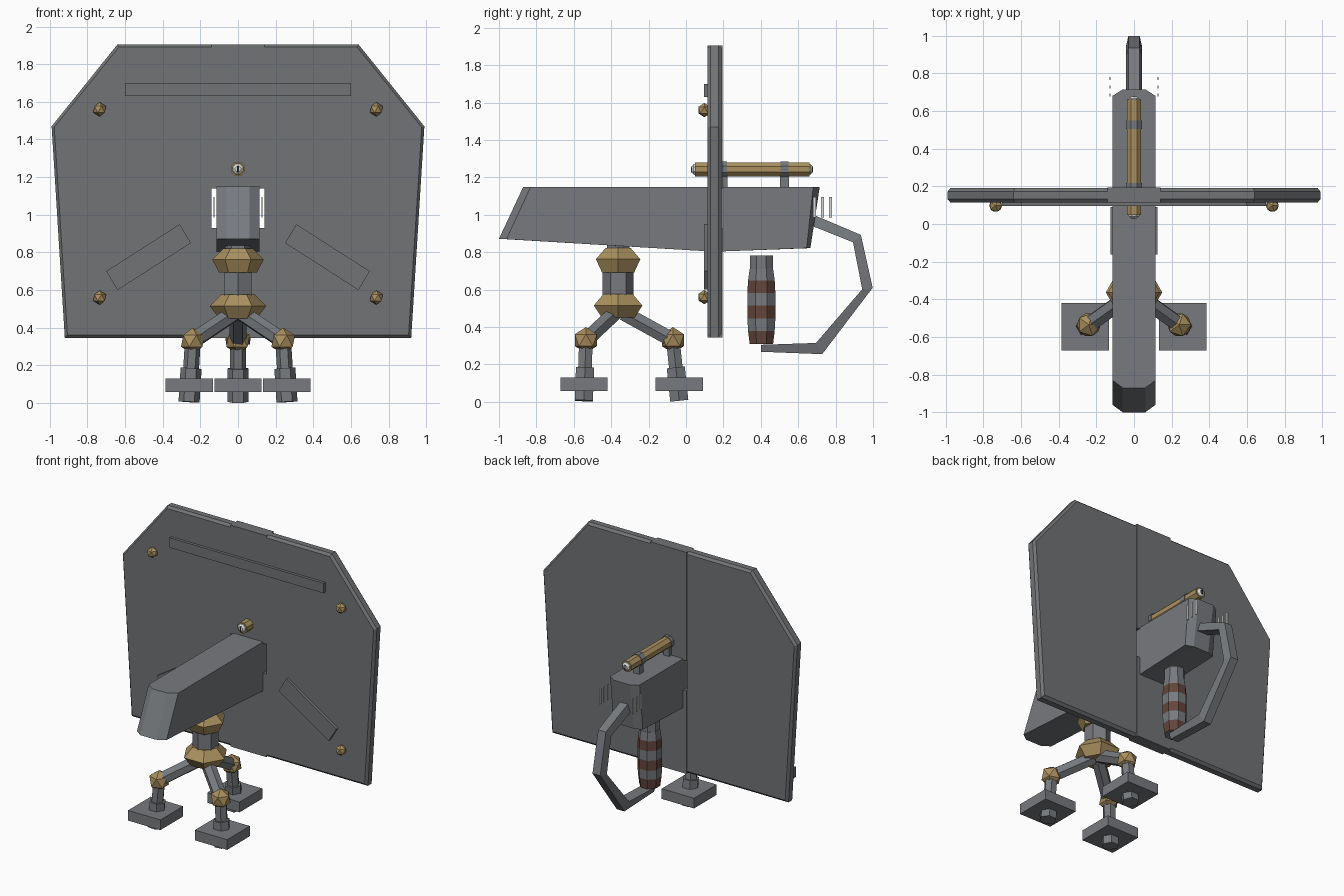
import bpy, bmesh, math
from mathutils import Vector

if "Cube" in bpy.data.objects:
    bpy.data.objects.remove(bpy.data.objects["Cube"])


def material(name, rgb):
    m = bpy.data.materials.new(name)
    m.diffuse_color = (*rgb, 1)
    m.use_nodes = True
    m.node_tree.nodes["Principled BSDF"].inputs["Base Color"].default_value = m.diffuse_color
    return m


SHIELD = material("shield grey", (0.165, 0.172, 0.18))
STEEL = material("steel grey", (0.185, 0.195, 0.21))
BRASS = material("brass", (0.40, 0.28, 0.115))
BROWN = material("grip brown", (0.125, 0.06, 0.045))
LIGHT = material("pale glass", (0.70, 0.70, 0.68))
BLACK = material("black", (0.012, 0.012, 0.014))


def finish(name, bm, *mats):
    bmesh.ops.recalc_face_normals(bm, faces=bm.faces)
    me = bpy.data.meshes.new(name)
    bm.to_mesh(me)
    bm.free()
    for m in mats:
        me.materials.append(m)
    ob = bpy.data.objects.new(name, me)
    bpy.context.collection.objects.link(ob)
    return ob


def loft(name, rings, *mats, band=None):
    """Skin a list of equal-length closed rings and cap both ends."""
    bm = bmesh.new()
    vs = [[bm.verts.new(p) for p in r] for r in rings]
    n = len(rings[0])
    for k in range(len(vs) - 1):
        for i in range(n):
            j = (i + 1) % n
            f = bm.faces.new((vs[k][i], vs[k][j], vs[k + 1][j], vs[k + 1][i]))
            f.material_index = band(k) if band else 0
    bm.faces.new(vs[0])
    bm.faces.new(vs[-1])
    return finish(name, bm, *mats)


def box(name, x0, x1, y0, y1, z0, z1, mat):
    return loft(name, [[(x0, y0, z), (x1, y0, z), (x1, y1, z), (x0, y1, z)]
                       for z in (z0, z1)], mat)


def ring(c, axis, r, n, turn=0.0):
    """Polygon around an axis; turn is the angle of its first corner."""
    axis = Vector(axis).normalized()
    u = Vector((1, 0, 0))
    u = (u - axis * u.dot(axis)).normalized()
    v = axis.cross(u)
    return [Vector(c) + r * (math.cos(a) * u + math.sin(a) * v)
            for a in (turn + 2 * math.pi * i / n for i in range(n))]


def rod(name, a, b, r, mat, n=6, turn=0.0):
    d = Vector(b) - Vector(a)
    return loft(name, [ring(a, d, r, n, turn), ring(b, d, r, n, turn)], mat)


def turned(name, x, y, profile, *mats, n=6, turn=0.0, band=None):
    return loft(name, [ring((x, y, z), (0, 0, 1), r, n, turn) for r, z in profile],
                *mats, band=band)


def ball(name, c, r, mat):
    bm = bmesh.new()
    bmesh.ops.create_icosphere(bm, subdivisions=1, radius=r)
    bmesh.ops.translate(bm, verts=bm.verts, vec=c)
    return finish(name, bm, mat)


def slab(name, pts, y0, y1, mat):
    return loft(name, [[(x, y, z) for x, z in pts] for y in (y0, y1)], mat)


# Shield: two chamfered wings joined by a centre strip with a slot for the gun
outer = [(0.14, 1.905), (0.64, 1.905), (0.99, 1.47), (0.92, 0.345), (0.14, 0.345)]
inner = [(0.14, 1.89), (0.633, 1.89), (0.976, 1.465), (0.906, 0.362), (0.14, 0.362)]
layers = [(inner, 0.115), (outer, 0.132), (outer, 0.173), (inner, 0.19)]
for s, side in ((-1, "left"), (1, "right")):
    loft(side + "_shield_wing", [[(s * x, y, z) for x, z in p] for p, y in layers], SHIELD)
    slab(side + "_shield_slat", [(s * x, z) for x, z in
         ((0.70, 0.70), (0.31, 0.95), (0.25, 0.85), (0.64, 0.60))], 0.095, 0.117, SHIELD)
    for z in (0.56, 1.56):
        ball(side + "_shield_bolt", (s * 0.735, 0.098, z), 0.038, BRASS)
box("shield_centre_top", -0.14, 0.14, 0.115, 0.195, 1.14, 1.905, SHIELD)
box("shield_centre_bottom", -0.14, 0.14, 0.115, 0.195, 0.345, 0.93, SHIELD)
box("shield_top_bar", -0.6, 0.6, 0.095, 0.117, 1.63, 1.70, SHIELD)

# Gun body: side profile lofted across x with chamfered ends
side_prof = [(-0.83, 1.15), (0.68, 1.15), (0.645, 0.822), (0.15, 0.803), (-0.96, 0.87)]
mid_prof = [(-0.87, 1.15), (0.715, 1.15), (0.665, 0.822), (0.15, 0.803), (-1.0, 0.872)]
loft("gun_body", [[(x, y, z) for y, z in p] for x, p in
     ((-0.115, side_prof), (-0.06, mid_prof), (0.06, mid_prof), (0.115, side_prof))], STEEL)

# Pale strips beside the rear of the gun
for s, side in ((-1, "left"), (1, "right")):
    for y in (0.686, 0.729, 0.772):
        box(side + "_vent_strip", s * 0.128 - 0.003, s * 0.128 + 0.003,
            y - 0.008, y + 0.008, 0.985, 1.095, LIGHT)

# Telescopic sight with lenses, clamps and posts
ZS, T8 = 1.243, math.pi / 8
rod("sight_tube", (0, 0.047, ZS), (0, 0.66, ZS), 0.04, BRASS, 8, T8)
for y, d, end in ((0.047, -1, "front"), (0.66, 1, "rear")):
    loft(end + "_lens", [ring((0, y + d * h, ZS), (0, 1, 0), r, 8, T8)
                         for h, r in ((-0.005, 0.032), (0.006, 0.03), (0.017, 0.016))], LIGHT)
    ys = sorted((y + d * 0.012, y + d * 0.019))
    box(end + "_lens_mark", -0.004, 0.004, *ys, ZS - 0.016, ZS + 0.016, BLACK)
for y in (0.197, 0.527):
    rod("sight_clamp", (0, y - 0.022, ZS), (0, y + 0.022, ZS), 0.045, STEEL, 8, T8)
    box("sight_post", -0.022, 0.022, y - 0.024, y + 0.024, 1.14, ZS - 0.03, STEEL)

# Banded grip and its neck
grip = [(0.068, 0.71), (0.077, 0.65), (0.081, 0.583), (0.081, 0.515),
        (0.081, 0.445), (0.077, 0.38), (0.068, 0.31)]
turned("grip", 0, 0.403, grip, STEEL, BROWN, n=8, turn=T8, band=lambda k: k % 2)
turned("grip_neck", 0, 0.403, [(0.066, 0.705), (0.066, 0.782)], STEEL, n=8, turn=T8)

# Guard loop behind the grip
out_path = [(0.67, 1.005), (0.935, 0.893), (0.998, 0.61), (0.728, 0.255), (0.40, 0.268)]
in_path = [(0.65, 0.95), (0.893, 0.853), (0.942, 0.602), (0.695, 0.315), (0.40, 0.305)]
loft("guard_loop", [[(-0.043, *i), (0.043, *i), (0.03, *o), (-0.03, *o)]
                    for o, i in zip(out_path, in_path)], STEEL)

# Tripod hub
HY = -0.363
turned("upper_collar", 0, HY, [(0.078, 0.822), (0.137, 0.763), (0.10, 0.693)], BRASS)
turned("hub_cap", 0, HY, [(0.07, 0.81), (0.07, 0.87)], STEEL)
turned("hub_column", 0, HY, [(0.083, 0.56), (0.083, 0.70)], STEEL, turn=math.pi / 6)
turned("lower_collar", 0, HY, [(0.09, 0.577), (0.15, 0.515), (0.10, 0.45)], BRASS)

# Three legs: thigh, knee, shin, sleeve and square foot
legs = {"front_left": ((-0.24, -0.535), (-0.26, -0.546)),
        "front_right": ((0.24, -0.535), (0.26, -0.546)),
        "rear": ((0, -0.07), (0, -0.036))}
for name, (knee, foot) in legs.items():
    k = Vector((*knee, 0.33))
    f = Vector((*foot, 0.006))
    rod(name + "_thigh", (knee[0] * 0.1, HY + (knee[1] - HY) * 0.1, 0.475), k, 0.046, STEEL)
    ball(name + "_knee", k, 0.07, BRASS)
    rod(name + "_shin", k, f, 0.042, STEEL)
    rod(name + "_sleeve", f.lerp(k, 0.55), f, 0.056, STEEL)
    x, y = foot
    box(name + "_foot", x - 0.126, x + 0.126, y - 0.126, y + 0.126, 0.058, 0.13, STEEL)
